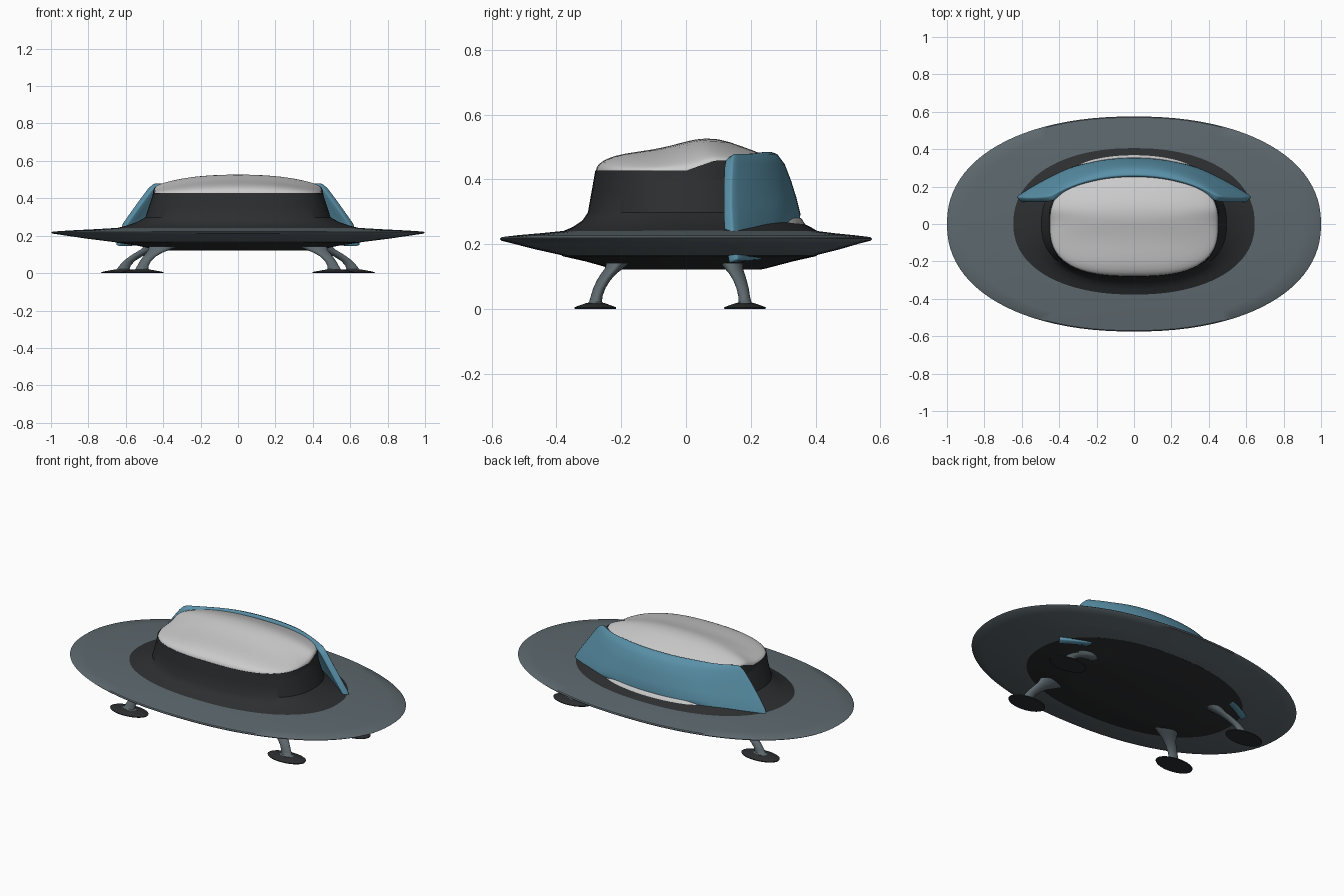
import bpy, bmesh, math
from mathutils import Vector

if "Cube" in bpy.data.objects:
    bpy.data.objects.remove(bpy.data.objects["Cube"])


def material(name, rgb):
    m = bpy.data.materials.new(name)
    m.diffuse_color = (*rgb, 1)
    m.use_nodes = True
    m.node_tree.nodes["Principled BSDF"].inputs["Base Color"].default_value = m.diffuse_color
    return m


SLATE = material("slate", (0.11, 0.14, 0.155))
BLACK = material("black", (0.025, 0.027, 0.029))
BLUE = material("glass_blue", (0.10, 0.28, 0.39))


def finish(name, bm, mat=None, recalc=True, angle=35):
    if recalc:
        bmesh.ops.recalc_face_normals(bm, faces=bm.faces)
    me = bpy.data.meshes.new(name)
    bm.to_mesh(me)
    bm.free()
    ob = bpy.data.objects.new(name, me)
    bpy.context.collection.objects.link(ob)
    if mat:
        me.materials.append(mat)
    bpy.ops.object.select_all(action='DESELECT')
    ob.select_set(True)
    bpy.context.view_layer.objects.active = ob
    bpy.ops.object.shade_smooth_by_angle(angle=math.radians(angle))
    return ob


def ring(a, front, back, z, n=2.2, count=96):
    """Superellipse outline with separate front and back depths."""
    pts = []
    for i in range(count):
        t = 2 * math.pi * i / count
        c, s = math.cos(t), math.sin(t)
        x = math.copysign(abs(c) ** (2 / n), c) * a
        y = math.copysign(abs(s) ** (2 / n), s) * (back if s > 0 else front)
        pts.append(Vector((x, y, z)))
    return pts


def loft(name, rings, mat=None, caps=(True, True), angle=35):
    bm = bmesh.new()
    rows = [[bm.verts.new(p) for p in r] for r in rings]
    n = len(rows[0])
    for lo, hi in zip(rows, rows[1:]):
        for i in range(n):
            j = (i + 1) % n
            bm.faces.new((lo[i], lo[j], hi[j], hi[i]))
    if caps[0]:
        bm.faces.new(rows[0][::-1])
    if caps[1]:
        bm.faces.new(rows[-1])
    return finish(name, bm, mat, angle=angle)


# Wide saucer disc
loft("saucer_disc", [ring(*r) for r in (
    (0.64, 0.37, 0.39, 0.163), (0.80, 0.46, 0.47, 0.183), (0.93, 0.535, 0.535, 0.202),
    (0.99, 0.57, 0.57, 0.211), (1.0, 0.575, 0.575, 0.217), (0.99, 0.57, 0.57, 0.222),
    (0.90, 0.52, 0.52, 0.228), (0.78, 0.45, 0.46, 0.234), (0.64, 0.37, 0.395, 0.242))], SLATE)

# Dark belly below the disc
loft("belly", [ring(*r) for r in (
    (0.40, 0.21, 0.23, 0.122), (0.44, 0.235, 0.25, 0.126), (0.54, 0.31, 0.33, 0.147),
    (0.66, 0.385, 0.405, 0.164), (0.64, 0.37, 0.39, 0.18))], BLACK)

# Flared cabin wall
loft("cabin_wall", [ring(*r) for r in (
    (0.66, 0.385, 0.41, 0.238, 2.2), (0.60, 0.35, 0.385, 0.253, 2.2),
    (0.54, 0.32, 0.345, 0.273, 2.3), (0.495, 0.303, 0.31, 0.298, 2.4),
    (0.475, 0.292, 0.285, 0.36, 2.5), (0.452, 0.28, 0.255, 0.428, 2.7))], BLACK)


# Grey roof with a low crosswise ridge, its rim rising toward the back
def roof_ring(s):
    pts = ring(0.45 * s, 0.278 * s, 0.262 * s, 0, 2.75)
    for p in pts:
        k = min(max(p.y / 0.09, 0), 1)
        rim = 0.427 + 0.03 * k * k * (3 - 2 * k)
        top = 0.487 + 0.04 * math.exp(-((p.y - 0.07) / 0.13) ** 2) - 0.03 * (p.x / 0.45) ** 2
        p.z = rim + (top - rim) * math.sqrt(1 - s ** 3.5)
    return pts


loft("roof", [ring(0.45, 0.278, 0.262, 0.415, 2.75)] +
     [roof_ring(s) for s in (1, 0.99, 0.97, 0.93, 0.87, 0.78, 0.66, 0.52, 0.38, 0.24, 0.12, 0.03)])

# Raised cabin rim filling up to the roof beside the windshield
loft("cabin_side_rim", [[Vector((p.x, p.y, z + (0.032 * min(max(p.y / 0.09, 0), 1) if z > 0.42 else 0)))
                         for p in ring(a, f, b, z, 2.75)]
                        for a, f, b, z in ((0.46, 0.28, 0.262, 0.40), (0.454, 0.279, 0.264, 0.427))],
     BLACK, caps=(False, False))


# Curved wrap-around band: rows give (half width, centre y, end y, centre z, end z)
def band(name, rows, thickness, mat=None, steps=40):
    bm = bmesh.new()
    grid = []
    for w, yc, ye, zc, ze in rows:
        line = []
        for i in range(steps + 1):
            u = 2 * i / steps - 1
            k = min(max((abs(u) - 0.45) / 0.35, 0), 1)
            z = zc + (ze - zc) * k * k * (3 - 2 * k)
            line.append(bm.verts.new((w * u, yc - (yc - ye) * abs(u) ** 2.2, z)))
        grid.append(line)
    for lo, hi in zip(grid, grid[1:]):
        for i in range(steps):
            bm.faces.new((lo[i + 1], lo[i], hi[i], hi[i + 1]))
    ob = finish(name, bm, mat, recalc=False)
    sol = ob.modifiers.new("thickness", 'SOLIDIFY')
    sol.thickness = thickness
    sol.offset = -1
    bev = ob.modifiers.new("soft_edges", 'BEVEL')
    bev.width = 0.008
    bev.segments = 2
    bev.limit_method = 'ANGLE'
    bev.angle_limit = math.radians(50)
    return ob


band("rear_windshield", (
    (0.655, 0.335, 0.16, 0.248, 0.152), (0.64, 0.352, 0.15, 0.268, 0.20),
    (0.618, 0.353, 0.143, 0.295, 0.265), (0.58, 0.342, 0.14, 0.34, 0.32),
    (0.53, 0.325, 0.14, 0.395, 0.39), (0.485, 0.305, 0.143, 0.447, 0.45),
    (0.46, 0.282, 0.147, 0.478, 0.474), (0.44, 0.258, 0.155, 0.487, 0.482)), 0.035, BLUE)

# Grey sill showing below the windshield
band("rear_sill", (
    (0.47, 0.375, 0.255, 0.235, 0.235), (0.47, 0.372, 0.25, 0.255, 0.25),
    (0.46, 0.355, 0.24, 0.282, 0.265)), 0.04)


# Landing legs: flared oval struts on oval feet
def oval(cx, cy, rx, ry, z, count=32):
    return [Vector((cx + rx * math.cos(2 * math.pi * i / count),
                    cy + ry * math.sin(2 * math.pi * i / count), z)) for i in range(count)]


def leg(name, side, fx, fy, tx, ty):
    # height, share of the way from foot to hull, half width, half depth
    strut = ((0.012, 0.0, 0.055, 0.032), (0.022, 0.01, 0.034, 0.02), (0.04, 0.06, 0.03, 0.018),
             (0.065, 0.18, 0.03, 0.019), (0.09, 0.38, 0.034, 0.021), (0.11, 0.6, 0.043, 0.024),
             (0.125, 0.82, 0.058, 0.028), (0.142, 1.0, 0.075, 0.036))
    loft(name, [oval(side * (fx + (tx - fx) * t), fy + (ty - fy) * t, rx, ry, z)
                for z, t, rx, ry in strut], SLATE)
    foot = ((0.0, 0.115, 0.063), (0.005, 0.117, 0.065), (0.009, 0.10, 0.055), (0.018, 0.05, 0.029))
    loft(name + "_foot", [oval(side * fx, fy, rx, ry, z) for z, rx, ry in foot], BLACK)


for side, word in ((-1, "left"), (1, "right")):
    leg(f"front_{word}_leg", side, 0.515, -0.28, 0.40, -0.21)
    leg(f"back_{word}_leg", side, 0.615, 0.182, 0.43, 0.14)
